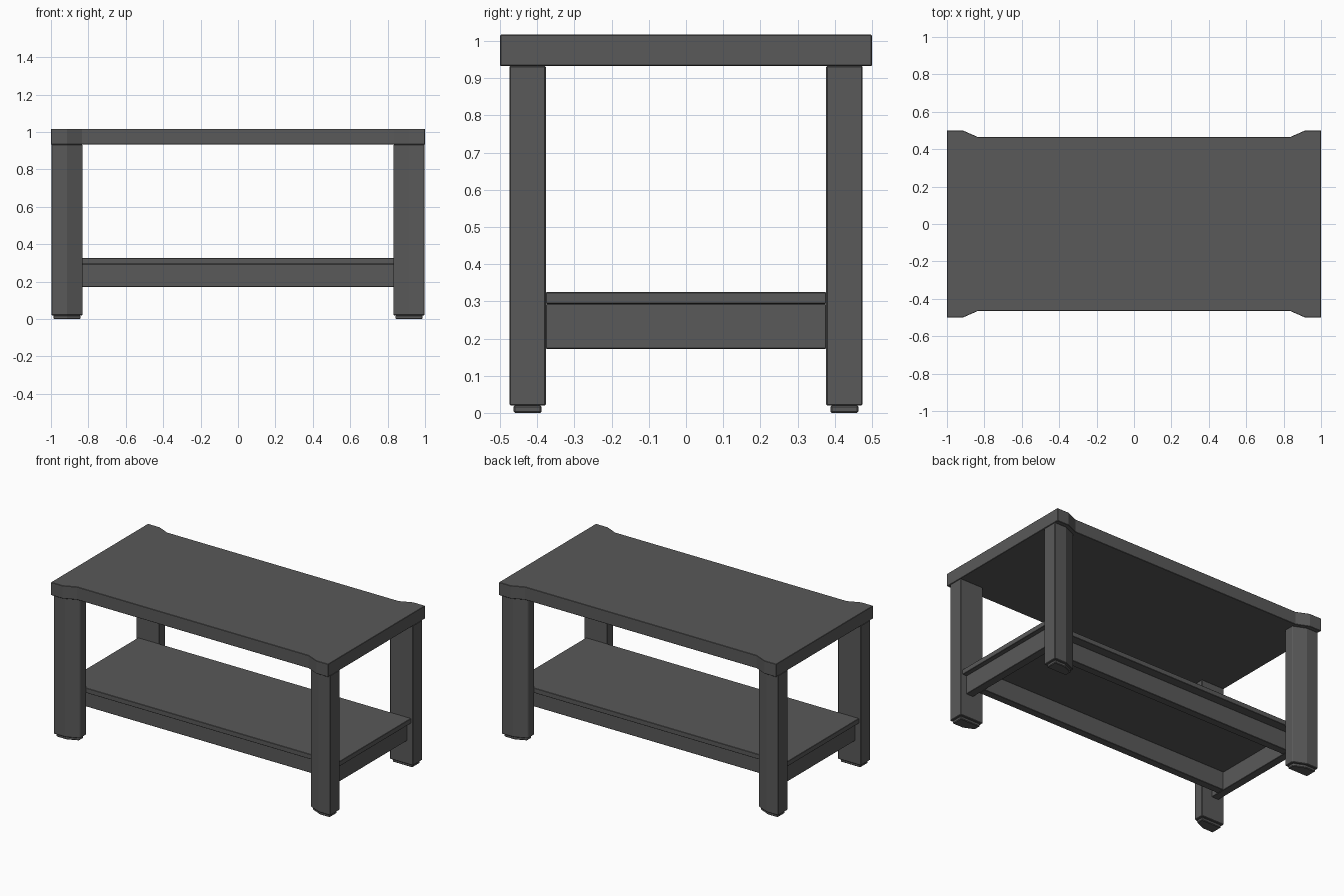
import bpy, bmesh

if "Cube" in bpy.data.objects:
    bpy.data.objects.remove(bpy.data.objects["Cube"])

dark = bpy.data.materials.new("dark_grey")
dark.diffuse_color = (0.1, 0.1, 0.1, 1)
dark.use_nodes = True
dark.node_tree.nodes["Principled BSDF"].inputs["Base Color"].default_value = dark.diffuse_color


def prism(name, outline, z0, z1, bevel=0.003):
    """Extrude a plan outline from z0 to z1 with finely eased edges."""
    bm = bmesh.new()
    face = bm.faces.new([bm.verts.new((x, y, z0)) for x, y in outline])
    up = bmesh.ops.extrude_face_region(bm, geom=[face])
    verts = [g for g in up["geom"] if isinstance(g, bmesh.types.BMVert)]
    bmesh.ops.translate(bm, verts=verts, vec=(0, 0, z1 - z0))
    bmesh.ops.recalc_face_normals(bm, faces=bm.faces)
    mesh = bpy.data.meshes.new(name)
    bm.to_mesh(mesh)
    bm.free()
    mesh.materials.append(dark)
    obj = bpy.data.objects.new(name, mesh)
    bpy.context.collection.objects.link(obj)
    mod = obj.modifiers.new("eased_edges", "BEVEL")
    mod.width = bevel
    mod.segments = 1
    return obj


def rect(x0, x1, y0, y1):
    return [(x0, y0), (x1, y0), (x1, y1), (x0, y1)]


# Tabletop: long sides step in between the flared corners
quarter = [(1, 0.5), (0.915, 0.5), (0.835, 0.465)]
half = quarter + [(-x, y) for x, y in reversed(quarter)]
prism("tabletop", half + [(-x, -y) for x, y in half], 0.933, 1.017, 0.002)

# Legs follow the corner flare, each on a slightly inset foot
leg = [(0.832, 0.377), (0.998, 0.377), (0.998, 0.475), (0.915, 0.475), (0.832, 0.44)]
foot = [(0.843, 0.388), (0.987, 0.388), (0.987, 0.464), (0.913, 0.464), (0.843, 0.433)]
for sx, side in ((-1, "left"), (1, "right")):
    for sy, end in ((-1, "front"), (1, "back")):
        prism(f"{end}_{side}_leg", [(sx * x, sy * y) for x, y in leg], 0.02, 0.933)
        prism(f"{end}_{side}_foot", [(sx * x, sy * y) for x, y in foot], 0, 0.02, 0.004)

# Lower shelf between the legs
prism("shelf", rect(-0.985, 0.985, -0.377, 0.377), 0.293, 0.325, 0.002)

# Rails under the shelf: end rails join the legs, long rails join the end rails
for s, side, end in ((-1, "left", "front"), (1, "right", "back")):
    prism(f"{side}_end_rail", rect(*sorted((s * 0.905, s * 0.957)), -0.377, 0.377), 0.172, 0.293, 0.002)
    prism(f"{end}_long_rail", rect(-0.905, 0.905, *sorted((s * 0.27, s * 0.32))), 0.172, 0.293, 0.002)
